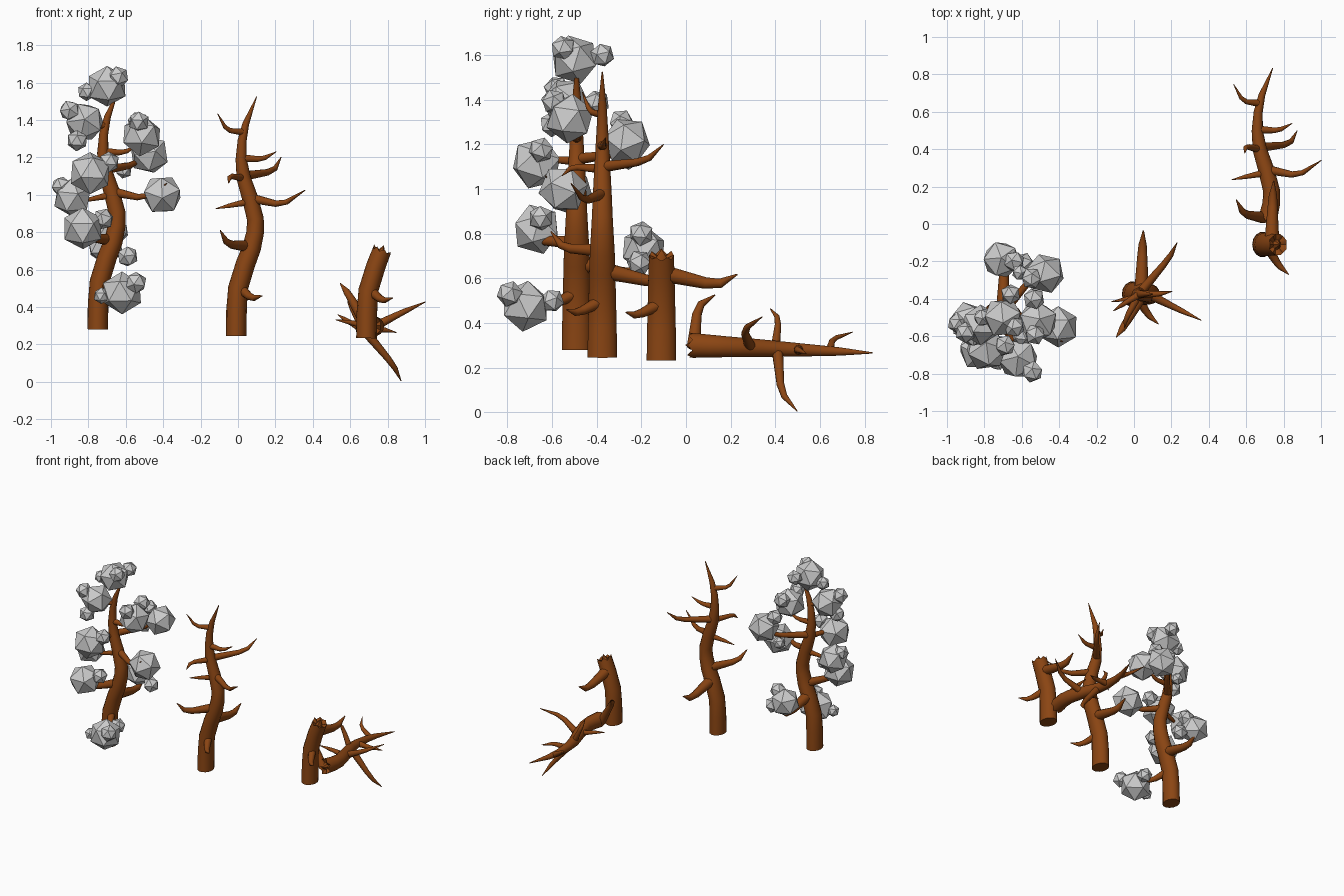
import bpy, bmesh, random
from math import cos, sin, pi, radians
from mathutils import Matrix, Vector

if "Cube" in bpy.data.objects:
    bpy.data.objects.remove(bpy.data.objects["Cube"])

random.seed(4)
bark = bpy.data.materials.new("bark")
bark.diffuse_color = (0.258, 0.06, 0.0065, 1)
bark.use_nodes = True
bark.node_tree.nodes["Principled BSDF"].inputs["Base Color"].default_value = bark.diffuse_color

# Shared trunk: x, z, half width, half depth (trunk lies in the plane y = TY)
TY = -0.375
TRUNK = [(-0.01, 0.245, .055, .068), (-0.008, 0.38, .055, .066), (0.0, 0.50, .053, .063),
         (0.04, 0.63, .052, .060), (0.073, 0.715, .050, .057), (0.092, 0.80, .047, .052),
         (0.093, 0.87, .045, .048), (0.065, 0.98, .043, .043), (0.03, 1.09, .038, .037),
         (0.017, 1.19, .030, .031), (0.022, 1.29, .024, .025), (0.042, 1.38, .018, .019),
         (0.10, 1.525, .002, .003)]
BREAK = 4

# Shared branches: three path points and the root radius
BRANCHES = [
    ((0.05, -0.37, 0.725), (-0.055, -0.55, 0.735), (-0.095, -0.605, 0.81), .032),
    ((0.075, -0.375, 0.98), (0.235, -0.455, 0.945), (0.36, -0.515, 1.025), .026),
    ((0.07, -0.375, 0.965), (-0.03, -0.40, 0.945), (-0.12, -0.415, 0.925), .022),
    ((0.03, -0.37, 1.09), (-0.045, -0.51, 1.10), (-0.05, -0.555, 1.06), .022),
    ((0.03, -0.37, 1.10), (0.19, -0.18, 1.125), (0.23, -0.10, 1.20), .026),
    ((0.02, -0.375, 1.195), (0.13, -0.375, 1.19), (0.205, -0.36, 1.23), .023),
    ((0.03, -0.375, 1.335), (-0.06, -0.43, 1.345), (-0.11, -0.465, 1.435), .020)]
LOW_BRANCHES = [
    ((0.01, -0.375, 0.50), (0.075, -0.485, 0.445), (0.13, -0.535, 0.46), .030),
    ((0.04, -0.37, 0.635), (0.045, -0.13, 0.58), (0.05, -0.035, 0.63), .040)]


def tube(bm, pts, radii, ref, sides, jag_start=False, jag_end=False):
    """Tapered tube along pts, with optional splintered ends."""
    pts = [Vector(p) for p in pts]
    rings, last = [], len(pts) - 1
    for i, (p, (ru, rv)) in enumerate(zip(pts, radii)):
        t = (pts[min(i + 1, last)] - pts[max(i - 1, 0)]).normalized()
        u = Vector(ref).cross(t).normalized()
        v = t.cross(u)
        jag = (i == 0 and jag_start) or (i == last and jag_end)
        ring = []
        for k in range(sides):
            a = 2 * pi * k / sides
            shift = (-.010, .012)[k % 2] * random.uniform(.5, 1.3) if jag else 0
            ring.append(bm.verts.new(p + u * ru * cos(a) + v * rv * sin(a) + t * shift))
        rings.append(ring)
    for a, b in zip(rings, rings[1:]):
        for k in range(sides):
            j = (k + 1) % sides
            bm.faces.new((a[k], a[j], b[j], b[k]))
    for ring, jag, p, q in ((rings[0], jag_start, pts[0], pts[1]),
                            (rings[-1], jag_end, pts[-1], pts[-2])):
        if jag:
            # splinter sticking out of the broken wood
            c = bm.verts.new(p + (p - q).normalized() * .03)
            mid = [bm.verts.new(p.lerp(r.co, .45) + (q - p).normalized() * .015) for r in ring]
            for k in range(sides):
                j = (k + 1) % sides
                bm.faces.new((ring[k], ring[j], mid[j], mid[k]))
                bm.faces.new((mid[k], mid[j], c))
        else:
            bm.faces.new(ring)


def finish(bm, name, mat=None):
    bmesh.ops.recalc_face_normals(bm, faces=bm.faces)
    me = bpy.data.meshes.new(name)
    bm.to_mesh(me)
    bm.free()
    ob = bpy.data.objects.new(name, me)
    bpy.context.collection.objects.link(ob)
    if mat:
        me.materials.append(mat)
    return ob


def wood(name, matrix, trunk, branches, jag_start=False, jag_end=False):
    bm = bmesh.new()
    tube(bm, [(x, TY, z) for x, z, _, _ in trunk], [(a, b) for *_, a, b in trunk],
         (0, 1, 0), 14, jag_start, jag_end)
    for p0, p1, p2, r in branches:
        p0, p1, p2 = Vector(p0), Vector(p1), Vector(p2)
        # soften the elbow with a point either side
        path = [p0, p0.lerp(p1, .8), p1.lerp(p2, .2), p2]
        tube(bm, path, [(r * k, r * k) for k in (1, .68, .55, .08)], (0, 0, 1), 10)
    bm.transform(matrix)
    ob = finish(bm, name, bark)
    bpy.ops.object.select_all(action='DESELECT')
    ob.select_set(True)
    bpy.context.view_layer.objects.active = ob
    bpy.ops.object.shade_smooth_by_angle(angle=radians(55))


# Leafy tree, bare tree, broken stump and the fallen top of its trunk
every = BRANCHES + LOW_BRANCHES
wood("leafy_tree_trunk", Matrix.Translation((-0.74, -0.115, 0.035)), TRUNK, every)
wood("bare_tree", Matrix(), TRUNK, every)
wood("stump", Matrix.Translation((0.697, 0.265, -0.012)), TRUNK[:BREAK + 1], LOW_BRANCHES,
     jag_end=True)
fall = (Matrix.Translation((0.642, 0.025, 0.30)) @ Matrix.Rotation(radians(-92.4), 4, 'X')
        @ Matrix.Translation((0, -TY, -0.715)))
wood("fallen_log", fall, TRUNK[BREAK:], BRANCHES, jag_start=True)

# Foliage clusters at the branch tips: x, y, z, radius
CLUSTERS = [
    [(-.62, -.72, .475, .115), (-.545, -.79, .53, .06), (-.60, -.60, .50, .055), (-.73, -.74, .46, .045)],
    [(-.83, -.67, .82, .115), (-.72, -.65, .87, .058)],
    [(-.71, -.19, .73, .105), (-.59, -.21, .67, .058), (-.64, -.20, .80, .058)],
    [(-.405, -.55, 1.0, .112)],
    [(-.885, -.52, .985, .108), (-.945, -.53, 1.045, .055)],
    [(-.79, -.67, 1.115, .118), (-.69, -.65, 1.175, .058)],
    [(-.475, -.265, 1.215, .11), (-.55, -.29, 1.30, .058), (-.61, -.26, 1.13, .045)],
    [(-.515, -.52, 1.315, .112), (-.535, -.40, 1.385, .06), (-.53, -.59, 1.39, .058)],
    [(-.82, -.54, 1.39, .11), (-.90, -.58, 1.45, .058), (-.86, -.60, 1.29, .058)],
    [(-.70, -.50, 1.58, .112), (-.64, -.55, 1.63, .058), (-.66, -.375, 1.60, .055), (-.81, -.50, 1.55, .05)]]
for n, cluster in enumerate(CLUSTERS):
    bm = bmesh.new()
    for x, y, z, r in cluster:
        spin = Matrix.Rotation(random.uniform(0, 6), 4, 'X') @ Matrix.Rotation(random.uniform(0, 6), 4, 'Z')
        bmesh.ops.create_icosphere(bm, subdivisions=1, radius=r,
                                   matrix=Matrix.Translation((x, y, z)) @ spin)
    finish(bm, f"foliage_{n + 1}")
